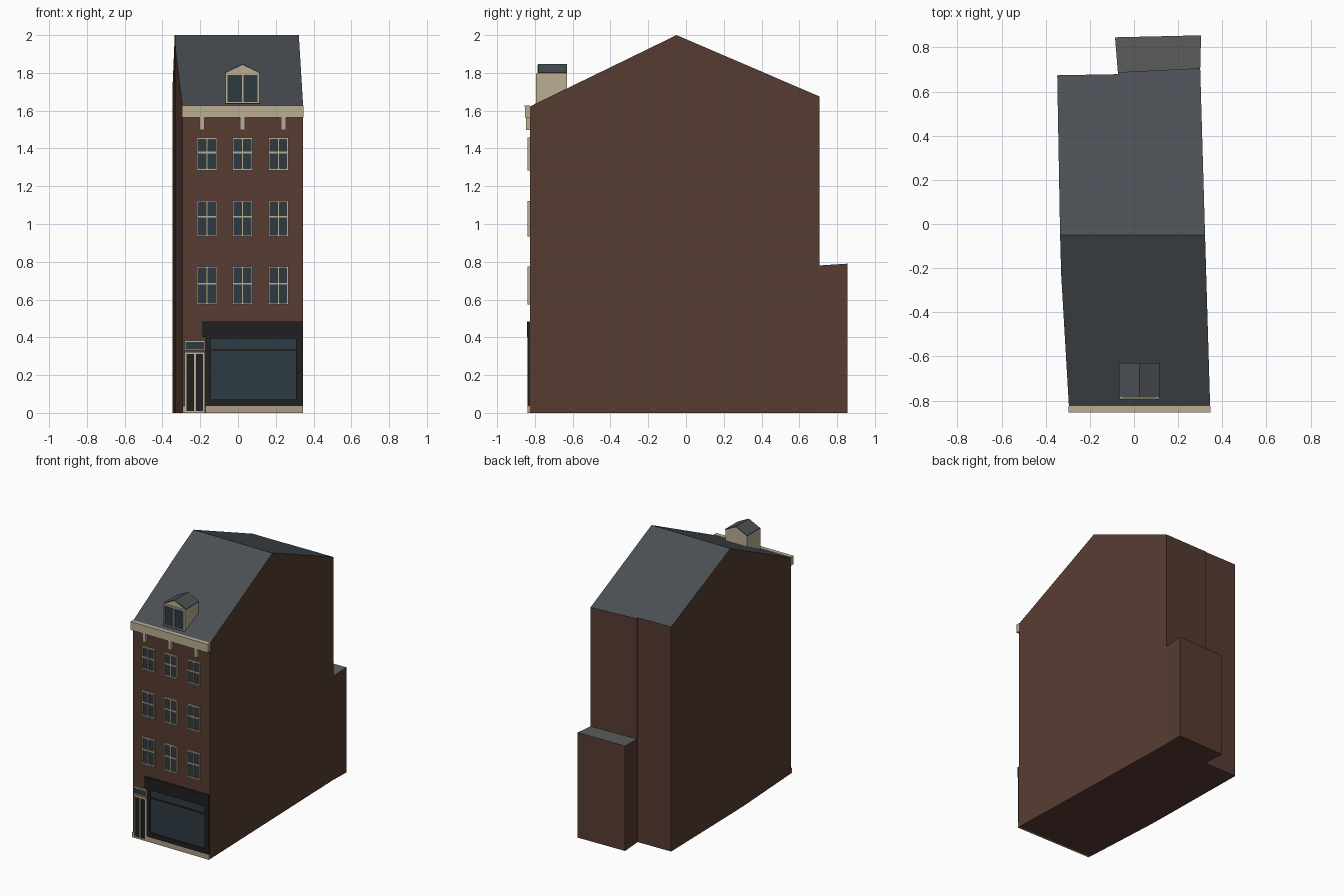
import bpy

if "Cube" in bpy.data.objects:
    bpy.data.objects.remove(bpy.data.objects["Cube"])


def mat(name, r, g, b):
    m = bpy.data.materials.new(name)
    m.diffuse_color = (r, g, b, 1)
    m.use_nodes = True
    m.node_tree.nodes["Principled BSDF"].inputs["Base Color"].default_value = m.diffuse_color
    return m


BRICK = mat("brick", 0.095, 0.045, 0.032)
SLATE = mat("slate", 0.07, 0.08, 0.09)
FLAT = mat("flat_roof", 0.11, 0.115, 0.11)
CREAM = mat("cream", 0.50, 0.43, 0.29)
STONE = mat("stone", 0.42, 0.34, 0.24)
GLASS = mat("glass", 0.027, 0.043, 0.055)
BLACK = mat("black", 0.014, 0.014, 0.014)


def mesh(name, verts, faces, mats, roof_faces=()):
    me = bpy.data.meshes.new(name)
    me.from_pydata(verts, [], faces)
    for m in mats:
        me.materials.append(m)
    for i in roof_faces:
        me.polygons[i].material_index = 1
    ob = bpy.data.objects.new(name, me)
    bpy.context.collection.objects.link(ob)
    return ob


def block(name, plan, height, tops, mats):
    """Walls over a counter-clockwise plan; height(y) gives the roof height."""
    n = len(plan)
    verts = [(x, y, 0) for x, y in plan] + [(x, y, height(y)) for x, y in plan]
    faces = [(i, (i + 1) % n, n + (i + 1) % n, n + i) for i in range(n)]
    faces.append(tuple(reversed(range(n))))
    first = len(faces)
    faces += [tuple(n + i for i in t) for t in tops]
    return mesh(name, verts, faces, mats, range(first, len(faces)))


def extrude_y(name, profile, y0, y1, m):
    """Prism from a counter-clockwise x-z profile (seen from the front)."""
    n = len(profile)
    verts = [(x, y, z) for y in (y0, y1) for x, z in profile]
    faces = [tuple(range(n)), tuple(reversed(range(n, 2 * n)))]
    faces += [(i, n + i, n + (i + 1) % n, (i + 1) % n) for i in range(n)]
    return mesh(name, verts, faces, [m])


def box(name, x0, x1, z0, z1, y0, y1, m):
    return extrude_y(name, [(x0, z0), (x1, z0), (x1, z1), (x0, z1)], y0, y1, m)


def frame(name, x0, x1, z0, z1, y0, y1, t, m, vbars=(), hbars=()):
    """Rectangular border of thickness t with optional bars."""
    box(name + "_left", x0, x0 + t, z0, z1, y0, y1, m)
    box(name + "_right", x1 - t, x1, z0, z1, y0, y1, m)
    box(name + "_bottom", x0 + t, x1 - t, z0, z0 + t, y0, y1, m)
    box(name + "_top", x0 + t, x1 - t, z1 - t, z1, y0, y1, m)
    for i, x in enumerate(vbars):
        box(f"{name}_post_{i}", x - t / 2, x + t / 2, z0 + t, z1 - t, y0, y1, m)
    for i, z in enumerate(hbars):
        box(f"{name}_bar_{i}", x0 + t, x1 - t, z - t / 2, z + t / 2, y0 + 0.001, y1, m)


WALL = -0.825


def roof_z(y):
    if y < -0.05:
        return 2.0 - (-0.05 - y) * 0.377 / 0.775
    return 2.0 - (y + 0.05) * 0.324 / 0.755


# Main house: slightly crooked plan with a pitched roof
plan = [(-0.295, WALL), (0.345, WALL), (0.322, -0.05), (0.30, 0.706),
        (-0.073, 0.688), (-0.073, 0.679), (-0.348, 0.674), (-0.335, -0.05), (-0.33, -0.23)]
block("house_body", plan, roof_z, [(0, 1, 2, 7, 8), (2, 3, 4, 5, 6, 7)], [BRICK, SLATE])

# Low rear extension
annex = [(-0.073, 0.685), (0.30, 0.70), (0.304, 0.855), (-0.086, 0.846)]
block("rear_extension", annex, lambda y: 0.78 + (y - 0.70) * 0.065, [(0, 1, 2, 3)], [BRICK, FLAT])

# Cornice, gutter and brackets
box("cornice", -0.296, 0.346, 1.563, 1.620, -0.853, WALL, CREAM)
box("gutter", -0.296, 0.346, 1.620, 1.627, -0.855, WALL, CREAM)
COLUMNS = (-0.164, 0.024, 0.214)
for i, x in enumerate((-0.19, 0.024, 0.24)):
    box(f"cornice_bracket_{i}", x - 0.013, x + 0.013, 1.497, 1.563, -0.848, WALL, CREAM)

# Three rows of windows
for r, (z0, z1, zb) in enumerate([(0.573, 0.775, 0.684), (0.934, 1.122, 1.038), (1.284, 1.457, 1.379)]):
    for c, x in enumerate(COLUMNS):
        n = f"window_{r}_{c}"
        frame(n, x - 0.053, x + 0.053, z0, z1, -0.839, WALL, 0.009, CREAM, [x], [zb])
        box(n + "_glass", x - 0.048, x + 0.048, z0 + 0.005, z1 - 0.005, -0.831, WALL, GLASS)

# Shop front
box("shop_fascia", -0.188, 0.345, 0.402, 0.483, -0.842, WALL, BLACK)
box("shop_left_post", -0.172, -0.146, 0.037, 0.402, -0.839, WALL, BLACK)
box("shop_right_post", 0.308, 0.345, 0.037, 0.402, -0.839, WALL, BLACK)
box("shop_stall_riser", -0.146, 0.308, 0.037, 0.072, -0.839, WALL, BLACK)
box("shop_head", -0.146, 0.308, 0.393, 0.402, -0.839, WALL, BLACK)
box("shop_transom", -0.146, 0.308, 0.328, 0.338, -0.837, WALL, BLACK)
box("shop_glass", -0.146, 0.308, 0.072, 0.393, -0.831, WALL, GLASS)
box("plinth_right", -0.172, 0.345, 0.0, 0.037, -0.839, WALL, STONE)
box("plinth_left", -0.295, -0.283, 0.0, 0.037, -0.839, WALL, STONE)

# Double door with fanlight
frame("door_frame", -0.283, -0.174, 0.0, 0.322, -0.839, WALL, 0.011, CREAM, [-0.2285])
box("door_leaves", -0.274, -0.182, 0.006, 0.315, -0.832, WALL, BLACK)
frame("fanlight_frame", -0.283, -0.174, 0.329, 0.382, -0.839, WALL, 0.006, CREAM)
box("fanlight_glass", -0.279, -0.178, 0.333, 0.378, -0.832, WALL, GLASS)

# Dormer
DX, DW = 0.024, 0.09
extrude_y("dormer_body", [(DX - DW, 1.637), (DX + DW, 1.637), (DX + DW, 1.798),
                          (DX, 1.842), (DX - DW, 1.798)], -0.787, -0.63, CREAM)
for side, s in (("left", -1), ("right", 1)):
    prof = [(DX + s * (DW + 0.002), 1.797), (DX + s * (DW + 0.002), 1.803), (DX, 1.848), (DX, 1.842)]
    extrude_y(f"dormer_roof_{side}", prof if s > 0 else prof[::-1], -0.783, -0.629, SLATE)
box("dormer_glass", DX - 0.080, DX + 0.080, 1.643, 1.790, -0.789, -0.78, GLASS)
frame("dormer_window_frame", DX - DW, DX + DW, 1.637, 1.798, -0.794, -0.78, 0.010, CREAM)
box("dormer_mullion", DX - 0.004, DX + 0.004, 1.647, 1.788, -0.793, -0.78, CREAM)
box("dormer_sill", DX - DW, DX + DW, 1.632, 1.640, -0.796, -0.78, BLACK)
